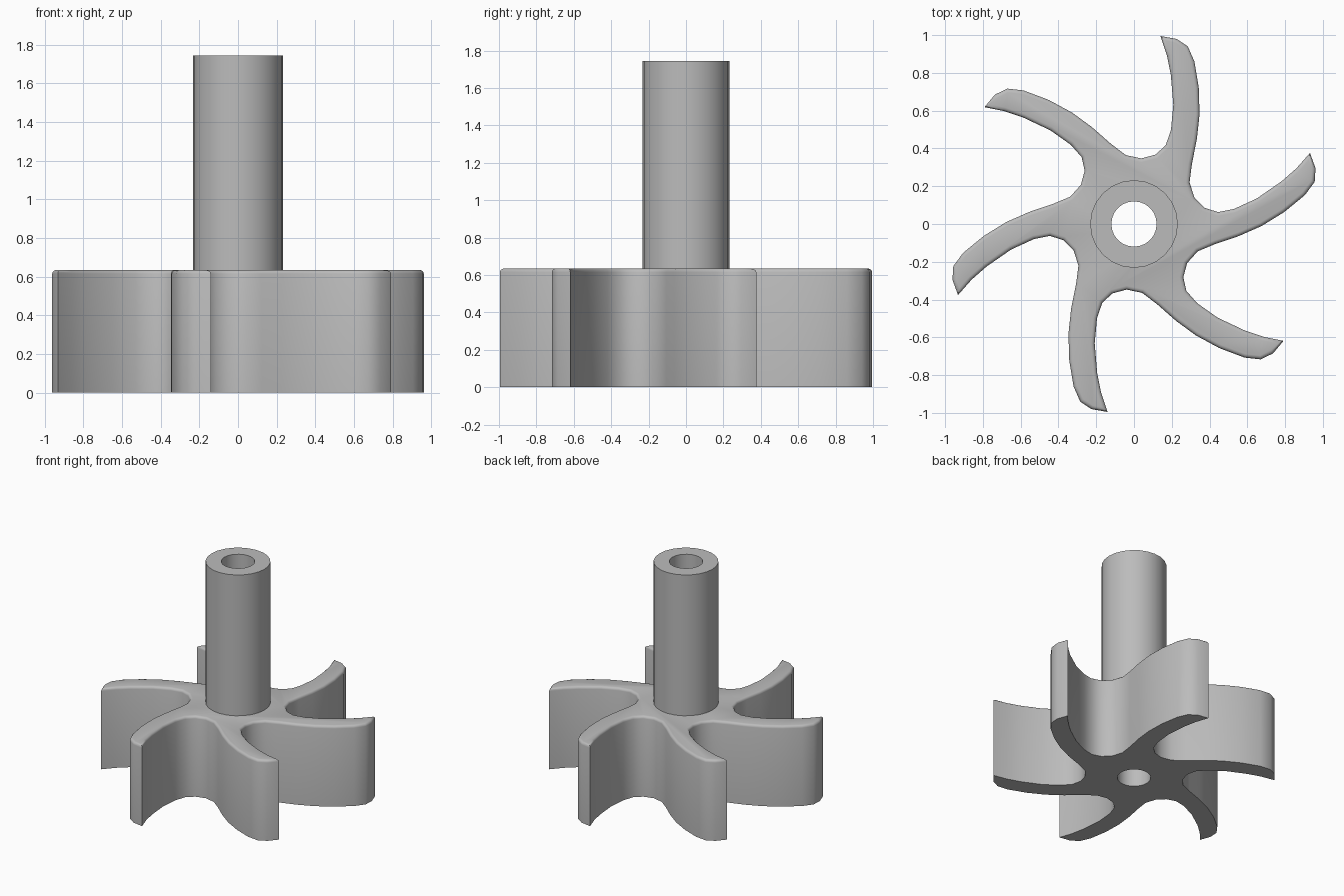
import bpy, bmesh, math
from mathutils import Matrix, Vector

BLADES = 6
HUB_TOP, SHAFT_TOP = 0.635, 1.745
SHAFT_R, BORE_R = 0.232, 0.12

if "Cube" in bpy.data.objects:
    bpy.data.objects.remove(bpy.data.objects["Cube"], do_unlink=True)

# Single grey material
grey = bpy.data.materials.new("plain grey")
grey.use_nodes = True
colour = (0.5, 0.5, 0.5, 1)
grey.diffuse_color = colour
grey.node_tree.nodes["Principled BSDF"].inputs["Base Color"].default_value = colour


def add_object(name, bm):
    bmesh.ops.recalc_face_normals(bm, faces=bm.faces)
    mesh = bpy.data.meshes.new(name)
    bm.to_mesh(mesh)
    bm.free()
    mesh.materials.append(grey)
    obj = bpy.data.objects.new(name, mesh)
    bpy.context.collection.objects.link(obj)
    return obj


def smooth(obj, degrees):
    bpy.ops.object.select_all(action="DESELECT")
    obj.select_set(True)
    bpy.context.view_layer.objects.active = obj
    bpy.ops.object.shade_smooth_by_angle(angle=math.radians(degrees))


# Blade outline: tip, convex back, valley, then the next blade's hollow side
sector = [(0.14, 0.995), (0.225, 0.98), (0.285, 0.94), (0.32, 0.86),
          (0.343, 0.72), (0.347, 0.58), (0.333, 0.45), (0.307, 0.32),
          (0.294, 0.22), (0.32, 0.14), (0.375, 0.085), (0.445, 0.063),
          (0.53, 0.08), (0.65, 0.135), (0.78, 0.225), (0.86, 0.295)]

# Impeller: repeat the sector, extrude upward, round the top rim
bm = bmesh.new()
outline = []
for i in range(BLADES):
    turn = Matrix.Rotation(-i * math.tau / BLADES, 3, "Z")
    outline += [bm.verts.new(turn @ Vector((x, y, 0))) for x, y in sector]
base = bm.faces.new(outline)
ext = bmesh.ops.extrude_face_region(bm, geom=[base], use_keep_orig=True)
top_verts = [g for g in ext["geom"] if isinstance(g, bmesh.types.BMVert)]
bmesh.ops.translate(bm, verts=top_verts, vec=(0, 0, HUB_TOP))
rim = [e for e in bm.edges if all(v.co.z > HUB_TOP / 2 for v in e.verts)]
bmesh.ops.bevel(bm, geom=rim, offset=0.02, segments=3, profile=0.5,
                affect="EDGES", clamp_overlap=True)
impeller = add_object("impeller", bm)

# Bore through the impeller
bm = bmesh.new()
bmesh.ops.create_cone(bm, cap_ends=True, segments=24, radius1=BORE_R,
                      radius2=BORE_R, depth=3)
cutter = add_object("bore_cutter", bm)
cut = impeller.modifiers.new("bore", "BOOLEAN")
cut.operation, cut.solver, cut.object = "DIFFERENCE", "EXACT", cutter
bpy.context.view_layer.objects.active = impeller
bpy.ops.object.modifier_apply(modifier=cut.name)
bpy.data.objects.remove(cutter, do_unlink=True)
smooth(impeller, 35)

# Hollow shaft: tube wall profile turned about the axis
bm = bmesh.new()
profile = [(BORE_R, HUB_TOP), (BORE_R, SHAFT_TOP),
           (SHAFT_R, SHAFT_TOP), (SHAFT_R, HUB_TOP)]
verts = [bm.verts.new((r, 0, z)) for r, z in profile]
edges = [bm.edges.new((verts[i], verts[(i + 1) % 4])) for i in range(4)]
bmesh.ops.spin(bm, geom=verts + edges, cent=(0, 0, 0), axis=(0, 0, 1),
               angle=math.tau, steps=24, use_merge=True)
bmesh.ops.remove_doubles(bm, verts=bm.verts, dist=0.0001)
smooth(add_object("shaft", bm), 35)
